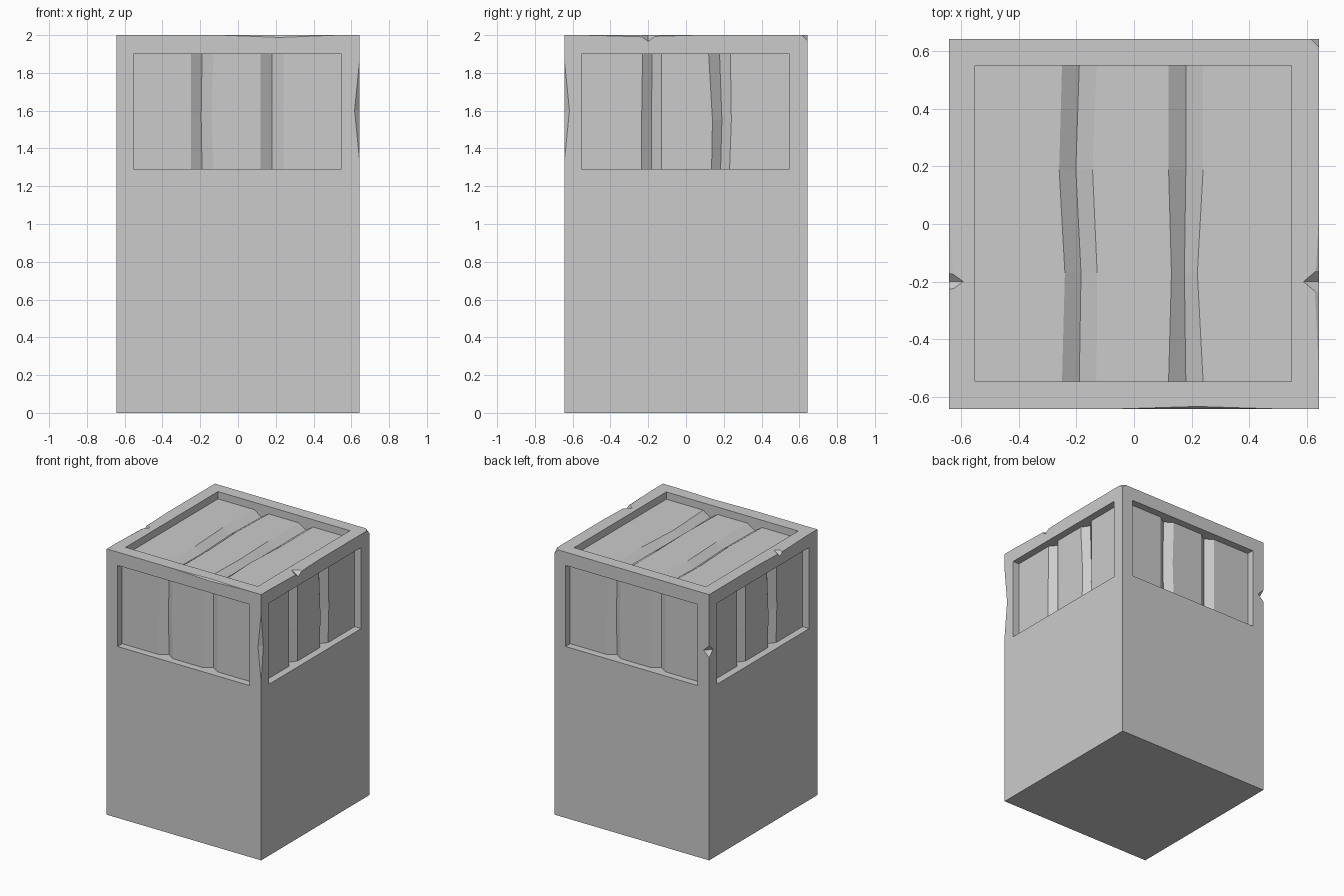
import bpy, bmesh
from mathutils import Vector

if "Cube" in bpy.data.objects:
    bpy.data.objects.remove(bpy.data.objects["Cube"])

H = 0.643          # half width of the crate
SEAM = 1.29        # height where the slatted section starts
TOP = 2.0
RECESS, GROOVE = 0.055, 0.04

grey = bpy.data.materials.new("plain grey")
grey.diffuse_color = (0.6, 0.6, 0.6, 1)
grey.use_nodes = True
grey.node_tree.nodes["Principled BSDF"].inputs["Base Color"].default_value = grey.diffuse_color


def finish(bm, name):
    bmesh.ops.recalc_face_normals(bm, faces=bm.faces)
    mesh = bpy.data.meshes.new(name)
    bm.to_mesh(mesh)
    bm.free()
    mesh.materials.append(grey)
    ob = bpy.data.objects.new(name, mesh)
    bpy.context.collection.objects.link(ob)
    return ob


def block(name, z0, z1):
    bm = bmesh.new()
    bmesh.ops.create_cube(bm, size=1)
    bmesh.ops.scale(bm, vec=(2 * H, 2 * H, z1 - z0), verts=bm.verts)
    bmesh.ops.translate(bm, vec=(0, 0, (z0 + z1) / 2), verts=bm.verts)
    return finish(bm, name)


def cut(target, cutter):
    cutter.hide_render = True
    cutter.hide_set(True)
    mod = target.modifiers.new(cutter.name, 'BOOLEAN')
    mod.operation = 'DIFFERENCE'
    mod.solver = 'EXACT'
    mod.object = cutter


def panel_cutter(name, origin, u, v, w, stations):
    """Recess with two V grooves, lofted along v; stations give edge shifts."""
    origin, u, v, w = map(Vector, (origin, u, v, w))
    floor, deep = -RECESS, -RECESS - GROOVE
    bm = bmesh.new()
    rings = []
    for pos, a1, c1, a2, c2 in stations:
        profile = [(-0.552, 0.05), (-0.552, floor),
                   (-0.25 + a1, floor), (-0.19 + (a1 + c1) / 2, deep), (-0.13 + c1, floor),
                   (0.12 + a2, floor), (0.18 + (a2 + c2) / 2, deep), (0.24 + c2, floor),
                   (0.547, floor), (0.547, 0.05)]
        rings.append([bm.verts.new(origin + u * p + v * pos + w * d) for p, d in profile])
    n = len(rings[0])
    for r, s in zip(rings, rings[1:]):
        for i in range(n):
            bm.faces.new((r[i], r[(i + 1) % n], s[(i + 1) % n], s[i]))
    bm.faces.new(rings[0])
    bm.faces.new(rings[-1])
    return finish(bm, name)


def chip_cutter(name, centre, radii):
    """Stretched octahedron that knocks a chip out of an edge."""
    bm = bmesh.new()
    for axis in range(3):
        for sign in (-1, 1):
            p = Vector(centre)
            p[axis] += sign * radii[axis]
            bm.verts.new(p)
    bmesh.ops.convex_hull(bm, input=bm.verts)
    return finish(bm, name)


# Solid lower body and slatted upper section
base = block("crate_base", 0, SEAM)
upper = block("slatted_top", SEAM, TOP)

# Recessed slats on the four sides
bent = [(SEAM - 0.02, 0, 0, 0, 0), (1.57, 0.0, -0.01, 0.0, 0.0), (1.9, 0, 0, 0, 0)]
bowed = [(SEAM - 0.02, 0.015, 0, 0.015, -0.01), (1.55, 0.015, 0, 0.02, 0), (1.9, 0.02, 0, 0, -0.005)]
sides = [("front", (1, 0), (0, -1), bent), ("right", (0, 1), (1, 0), bowed),
         ("back", (-1, 0), (0, 1), bent), ("left", (0, -1), (-1, 0), bowed)]
for name, u, w, stations in sides:
    cut(upper, panel_cutter(name + "_slats_cutter", (w[0] * H, w[1] * H, 0),
                            (*u, 0), (0, 0, 1), (*w, 0), stations))

# Recessed slats on the top
cut(upper, panel_cutter("top_slats_cutter", (0, 0, TOP), (1, 0, 0), (0, 1, 0), (0, 0, 1),
                        [(-0.547, 0, 0, 0, 0), (-0.17, 0.01, 0.002, 0.01, -0.02),
                         (0.19, -0.01, -0.014, 0, 0), (0.55, 0, 0, 0, 0)]))

# Worn edges and notches of the frame
E, T = H + 0.002, TOP + 0.002
chips = [("left_notch", (-E, -0.2, T), (0.055, 0.04, 0.037)),
         ("right_notch", (E, -0.2, T), (0.06, 0.05, 0.037)),
         ("front_rim_wear", (0.22, -E, T), (0.42, 0.013, 0.017)),
         ("left_rim_wear", (-E, -0.22, T), (0.023, 0.4, 0.012)),
         ("right_rim_wear", (E, -0.24, T), (0.02, 0.4, 0.012)),
         ("front_post_wear", (E, -E, 1.6), (0.03, 0.03, 0.3)),
         ("back_post_notch", (-E, E, 1.57), (0.05, 0.05, 0.05)),
         ("back_corner_chip", (E, E, T), (0.035, 0.035, 0.035))]
for name, centre, radii in chips:
    cut(upper, chip_cutter(name + "_cutter", centre, radii))
